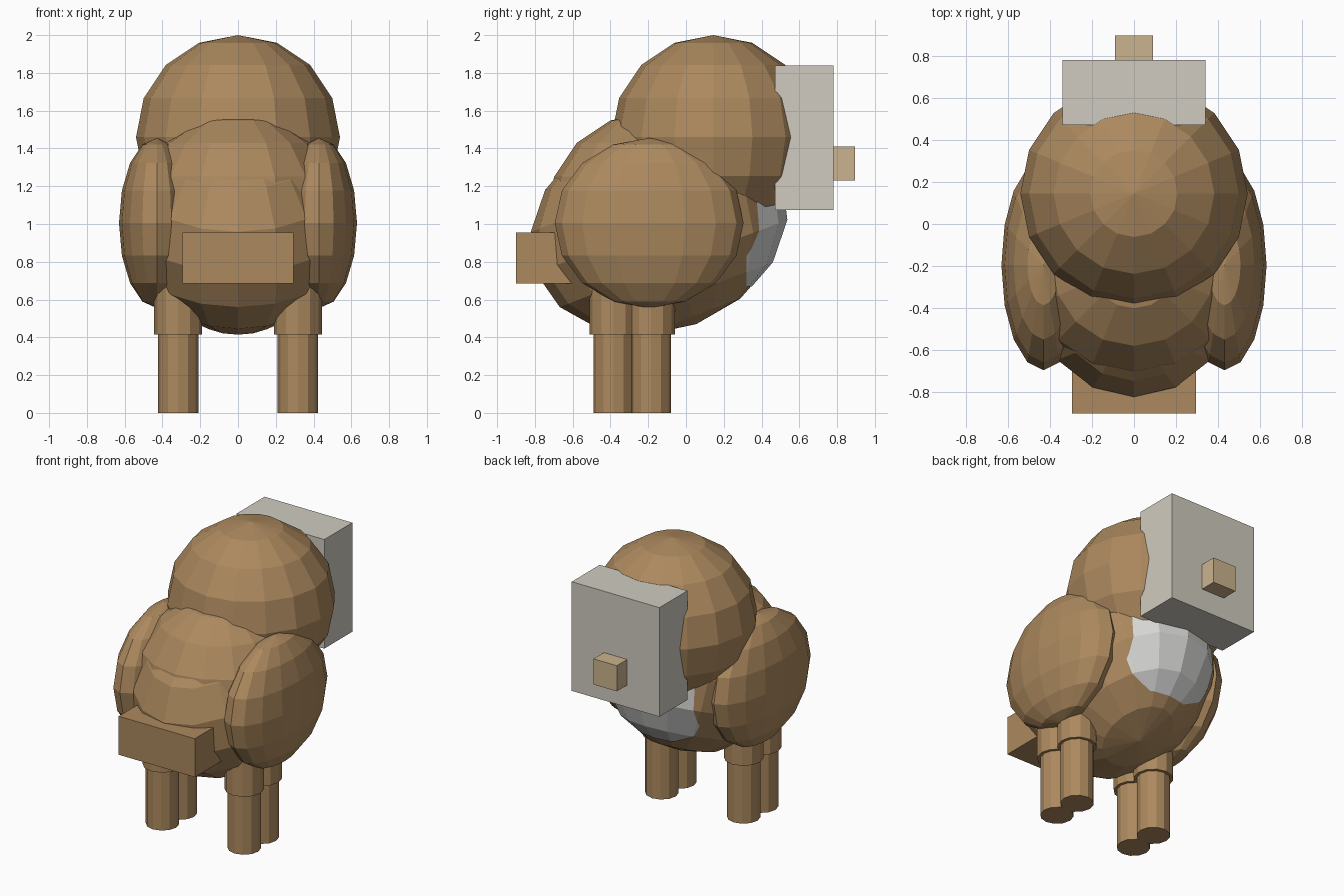
import bpy, bmesh, math
from mathutils import Matrix, Vector

if "Cube" in bpy.data.objects:
    bpy.data.objects.remove(bpy.data.objects["Cube"])


def material(name, rgb):
    m = bpy.data.materials.new(name)
    m.diffuse_color = (*rgb, 1)
    m.use_nodes = True
    m.node_tree.nodes["Principled BSDF"].inputs["Base Color"].default_value = m.diffuse_color
    return m


BROWN = material("brown fur", (0.413, 0.25, 0.112))
GREY = material("pale grey", (0.63, 0.60, 0.525))
TAN = material("light tan", (0.60, 0.45, 0.27))
WHITE = material("belly white", (0.68, 0.68, 0.67))


def finish(name, bm, mat):
    me = bpy.data.meshes.new(name)
    bm.to_mesh(me)
    bm.free()
    me.materials.append(mat)
    ob = bpy.data.objects.new(name, me)
    bpy.context.collection.objects.link(ob)
    return ob


def ball_mesh(center, radii, tilt=0):
    bm = bmesh.new()
    mat = (Matrix.Translation(center) @ Matrix.Rotation(math.radians(tilt), 4, 'X')
           @ Matrix.Diagonal((*radii, 1)))
    bmesh.ops.create_uvsphere(bm, u_segments=16, v_segments=8, radius=1, matrix=mat)
    return bm


def box(name, lo, hi, mat):
    lo, hi = Vector(lo), Vector(hi)
    bm = bmesh.new()
    bmesh.ops.create_cube(bm, size=1, matrix=Matrix.Translation((lo + hi) / 2)
                          @ Matrix.Diagonal((*(hi - lo), 1)))
    return finish(name, bm, mat)


def post(name, x, y, z0, z1, r):
    bm = bmesh.new()
    bmesh.ops.create_cone(bm, cap_ends=True, segments=12, radius1=r, radius2=r,
                          depth=z1 - z0, matrix=Matrix.Translation((x, y, (z0 + z1) / 2)))
    return finish(name, bm, BROWN)


# Head and torso
BODY = (0, -0.145, 0.99)
finish("head", ball_mesh((0, 0.145, 1.46), (0.54, 0.54, 0.54)), BROWN)
finish("upper_back", ball_mesh((0, -0.19, 1.04), (0.55, 0.55, 0.55)), BROWN)
finish("body", ball_mesh(BODY, (0.557, 0.696, 0.557), 21), BROWN)

# Belly patch: thin shell trimmed from the body shape
bm = ball_mesh(BODY, (0.561, 0.701, 0.561), 21)
for point, normal in (((0.33, 0, 0), (1, 0, 0)), ((-0.33, 0, 0), (-1, 0, 0)),
                      ((0, 0.32, 0), (0, -1, 0)), ((0, 0, 0.67), (0, 0, -1))):
    bmesh.ops.bisect_plane(bm, geom=bm.verts[:] + bm.edges[:] + bm.faces[:],
                           plane_co=point, plane_no=normal, clear_outer=True)
finish("belly_patch", bm, WHITE)

# Muzzle block, nose and tail block
box("muzzle", (-0.34, 0.47, 1.075), (0.34, 0.78, 1.84), GREY)
box("nose", (-0.09, 0.76, 1.23), (0.09, 0.895, 1.41), TAN)
box("tail", (-0.295, -0.9, 0.685), (0.295, -0.5, 0.955), BROWN)

# Arms and paired leg posts with wider cuffs
for side, s in (("right", 1), ("left", -1)):
    finish(side + "_arm", ball_mesh((s * 0.43, -0.195, 1.005), (0.2, 0.5, 0.45)), BROWN)
    for part, y in (("front", -0.384), ("back", -0.186)):
        post(f"{side}_{part}_leg", s * 0.317, y, 0, 0.5, 0.107)
        post(f"{side}_{part}_cuff", s * 0.317, y, 0.415, 0.7, 0.127)
